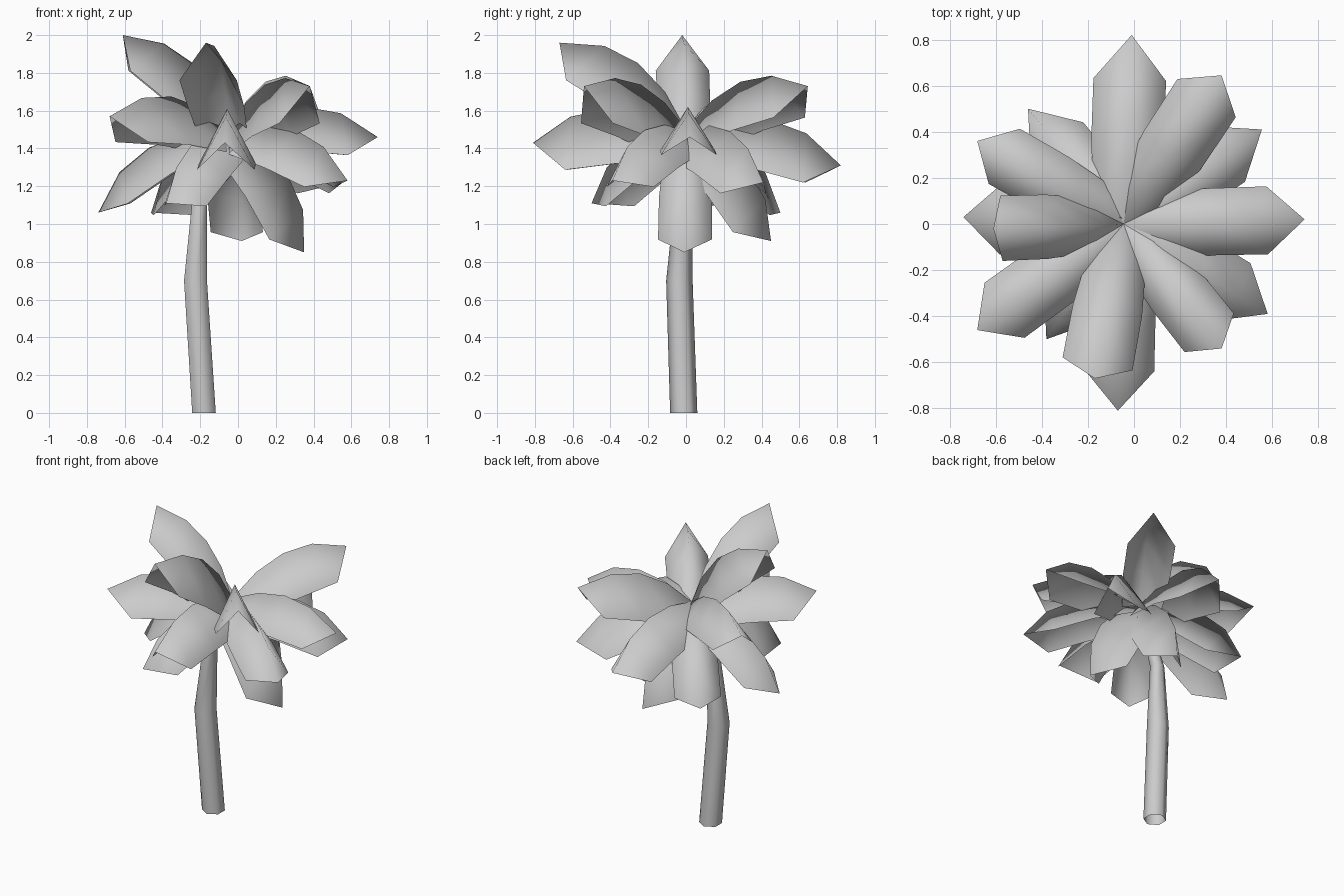
import bpy, math
from mathutils import Vector

if "Cube" in bpy.data.objects:
    bpy.data.objects.remove(bpy.data.objects["Cube"])

grey = bpy.data.materials.new("pale grey")
grey.diffuse_color = (0.6, 0.6, 0.6, 1)
grey.use_nodes = True
grey.node_tree.nodes["Principled BSDF"].inputs["Base Color"].default_value = grey.diffuse_color

CROWN = Vector((-0.045, 0, 1.5))


def make_object(name, verts, faces):
    mesh = bpy.data.meshes.new(name)
    mesh.from_pydata(verts, [], faces)
    mesh.materials.append(grey)
    obj = bpy.data.objects.new(name, mesh)
    bpy.context.collection.objects.link(obj)
    mesh.shade_smooth()
    return obj


# Trunk: open, tapering, bent hexagonal tube, (x, y, z, radius) per ring
rings = [(-0.18, -0.012, 0, 0.072), (-0.225, -0.035, 0.7, 0.07),
         (-0.203, -0.015, 1.12, 0.046), (-0.06, 0, 1.5, 0.03)]
verts, faces = [], []
for x, y, z, r in rings:
    for k in range(6):
        a = math.radians(30 + 60 * k)
        verts.append((x + r * math.cos(a), y + r * math.sin(a), z))
for i in range(len(rings) - 1):
    for k in range(6):
        n = (k + 1) % 6
        faces.append((i*6 + k, i*6 + n, i*6 + 6 + n, i*6 + 6 + k))
make_object("trunk", verts, faces)

# Leaf: folded sheet with a raised ridge and two drooping edges
# ridge (along, up) and edge (along, up, half width), for a leaf 0.8 long
RIDGE = [(0, 0), (0.2, 0.1), (0.4, 0.143), (0.595, 0.118)]
EDGE = [(0.1, -0.13, 0.125), (0.37, -0.115, 0.148), (0.64, -0.125, 0.15)]


def make_leaf(name, tip, lift):
    chord = Vector(tip) - CROWN
    s = chord.length / 0.8
    along = chord.normalized()
    side = Vector((0, 0, 1)).cross(along).normalized()
    up = along.cross(side)

    def place(a, u, w=0):
        return CROWN + s * (a * along + u * up + w * side)

    verts = [place(a, u) for a, u in RIDGE] + [place(0.8, 0)]
    faces = []
    for sign in (1, -1):
        b = len(verts)
        verts += [place(a, u + lift, sign * w) for a, u, w in EDGE]
        half = [(0, b, 1), (1, b, b + 1, 2), (2, b + 1, b + 2, 3), (3, b + 2, 4)]
        faces += half if sign < 0 else [f[::-1] for f in half]
    make_object(name, verts, faces)


# Two layers of eight leaves: tip position and lift of the edges
upper = [(0.74, 0.02, 1.46, 0.02), (0.38, 0.645, 1.73, 0), (-0.01, 0.82, 1.31, 0),
         (-0.68, 0.36, 1.57, 0), (-0.61, -0.02, 2.0, 0), (-0.68, -0.46, 1.57, 0),
         (-0.17, -0.67, 1.96, 0), (0.38, -0.54, 1.73, -0.05)]
lower = [(0.35, -0.01, 0.85, 0), (0.555, 0.41, 1.22, 0), (0.02, 0.45, 0.91, 0),
         (-0.46, 0.5, 1.06, 0), (-0.74, 0.03, 1.06, 0.08), (-0.38, -0.5, 1.11, 0),
         (-0.07, -0.81, 1.43, -0.03), (0.58, -0.39, 1.23, 0.03)]
for layer, leaves in (("upper", upper), ("lower", lower)):
    for i, (x, y, z, lift) in enumerate(leaves):
        make_leaf(f"{layer}_leaf_{i + 1}", (x, y, z), lift)
